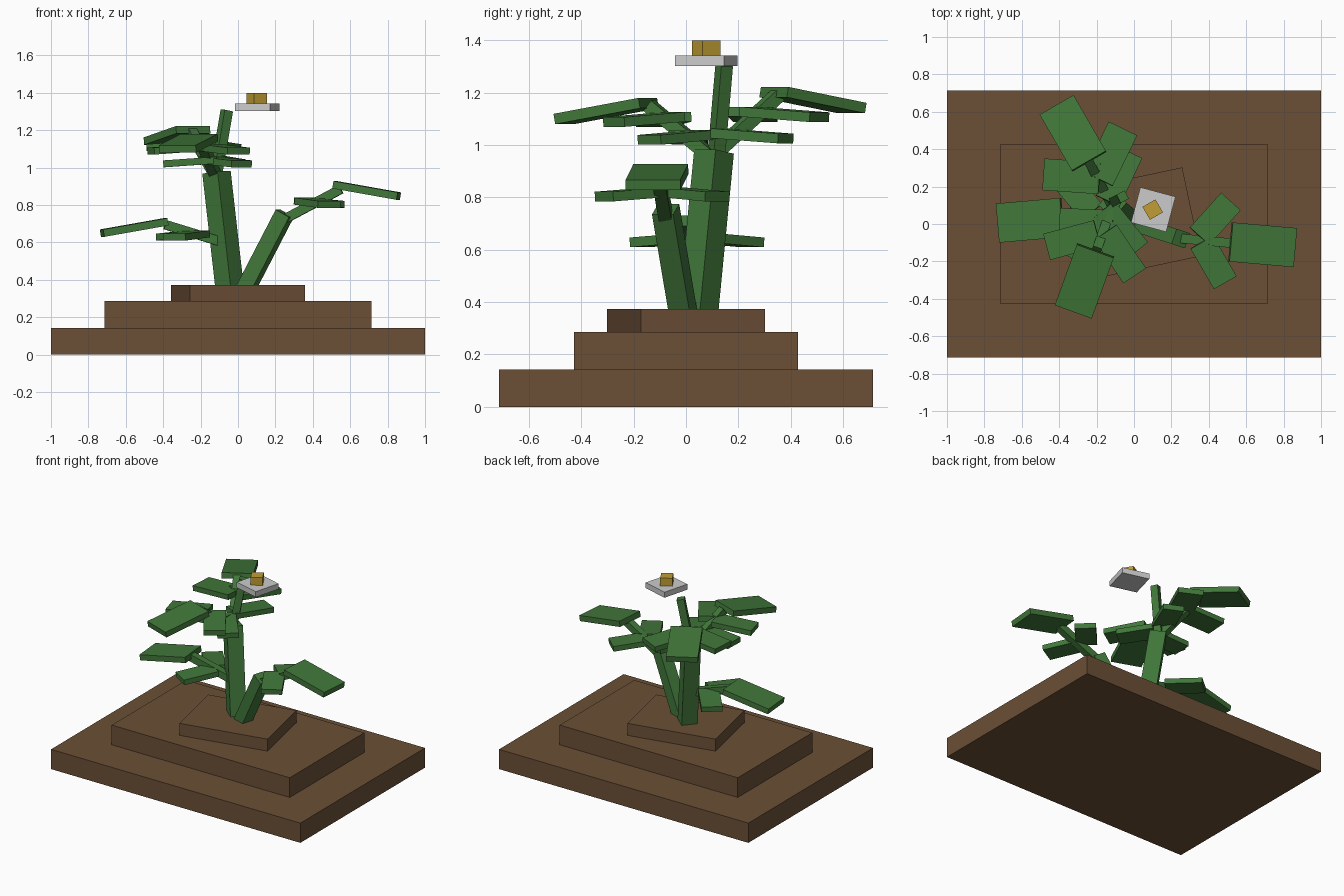
import bpy
from math import radians
from mathutils import Vector, Matrix

cube = bpy.data.objects.get("Cube")
if cube:
    bpy.data.objects.remove(cube, do_unlink=True)


def material(name, rgb):
    m = bpy.data.materials.new(name)
    m.use_nodes = True
    m.diffuse_color = (*rgb, 1)
    m.node_tree.nodes["Principled BSDF"].inputs["Base Color"].default_value = (*rgb, 1)
    return m


SOIL = material("soil brown", (0.147, 0.078, 0.037))
GREEN = material("plant green", (0.053, 0.185, 0.042))
WHITE = material("petal white", (0.6, 0.6, 0.6))
GOLD = material("flower gold", (0.53, 0.34, 0.035))


def box(name, size, mat, matrix):
    bpy.ops.mesh.primitive_cube_add(size=1)
    ob = bpy.context.object
    ob.name = ob.data.name = name
    ob.data.transform(Matrix.Diagonal((*size, 1)))
    ob.matrix_world = matrix
    ob.data.materials.append(mat)
    return ob


def slab(name, size, centre, yaw, mat, droop=0):
    turn = Matrix.Rotation(radians(yaw), 4, "Z") @ Matrix.Rotation(radians(droop), 4, "Y")
    return box(name, size, mat, Matrix.Translation(centre) @ turn)


def stem(name, start, end, width):
    a, b = Vector(start), Vector(end)
    turn = (b - a).to_track_quat("Z", "Y").to_matrix().to_4x4()
    return box(name, (width, width, (b - a).length), GREEN,
               Matrix.Translation((a + b) / 2) @ turn)


# Stepped soil mound
slab("ground_slab", (2, 1.428, 0.143), (0, 0, 0.0715), 0, SOIL)
slab("soil_step", (1.428, 0.854, 0.143), (0, 0, 0.2145), 0, SOIL)
slab("soil_mound", (0.63, 0.485, 0.087), (0, 0, 0.3295), 12, SOIL)

# Main stems
stem("tall_stem", (-0.043, 0.045, 0.34), (-0.115, 0.107, 0.975), 0.108)
stem("short_stem", (0.035, -0.008, 0.34), (0.25, -0.078, 0.755), 0.085)
stem("flower_stem", (-0.12, 0.115, 0.95), (-0.06, 0.146, 1.305), 0.05)

# Leaf clusters: branch ends, large leaf, then two small leaves (centre, yaw)
clusters = {
    "left": ((0.24, -0.076, 0.72), (0.55, -0.105, 0.885),
             (0.688, -0.111, 0.878), -5,
             (((0.434, 0.027, 0.812), 48), ((0.425, -0.205, 0.812), -60)), (0.25, 0.14)),
    "right": ((-0.08, 0.06, 0.60), (-0.39, 0.03, 0.695),
              (-0.555, 0.02, 0.68), 185,
              (((-0.275, -0.072, 0.637), 238), ((-0.305, 0.158, 0.637), 130)), (0.25, 0.14)),
    "back": ((-0.12, 0.10, 0.96), (-0.25, 0.35, 1.19),
             (-0.326, 0.485, 1.172), 120,
             (((-0.334, 0.255, 1.117), 176), ((-0.125, 0.375, 1.117), 64)), (0.30, 0.17)),
    "front": ((-0.12, 0.09, 0.96), (-0.20, -0.14, 1.15),
              (-0.265, -0.305, 1.13), 250,
              (((-0.331, -0.086, 1.098), 195), ((-0.075, -0.16, 1.098), 304)), (0.28, 0.145)),
}
for side, (root, tip, centre, yaw, smalls, size) in clusters.items():
    stem(side + "_branch", root, tip, 0.05)
    slab(side + "_large_leaf", (0.35, 0.21, 0.04), centre, yaw, GREEN, 10)
    for i, (pos, turn) in enumerate(smalls, 1):
        slab(f"{side}_small_leaf_{i}", (*size, 0.037), pos, turn, GREEN, 4)

# Small leaves around the top of the tall stem
crown = (((-0.07, -0.03, 1.03), -51), ((-0.08, 0.252, 1.035), 65), ((-0.255, 0.01, 1.03), 178))
for i, (pos, turn) in enumerate(crown, 1):
    slab(f"crown_leaf_{i}", (0.285, 0.14, 0.037), pos, turn, GREEN, 4)

# Flower
slab("petals", (0.195, 0.195, 0.04), (0.103, 0.077, 1.323), -15, WHITE)
slab("flower_centre", (0.08, 0.08, 0.057), (0.1, 0.077, 1.3715), 30, GOLD)
